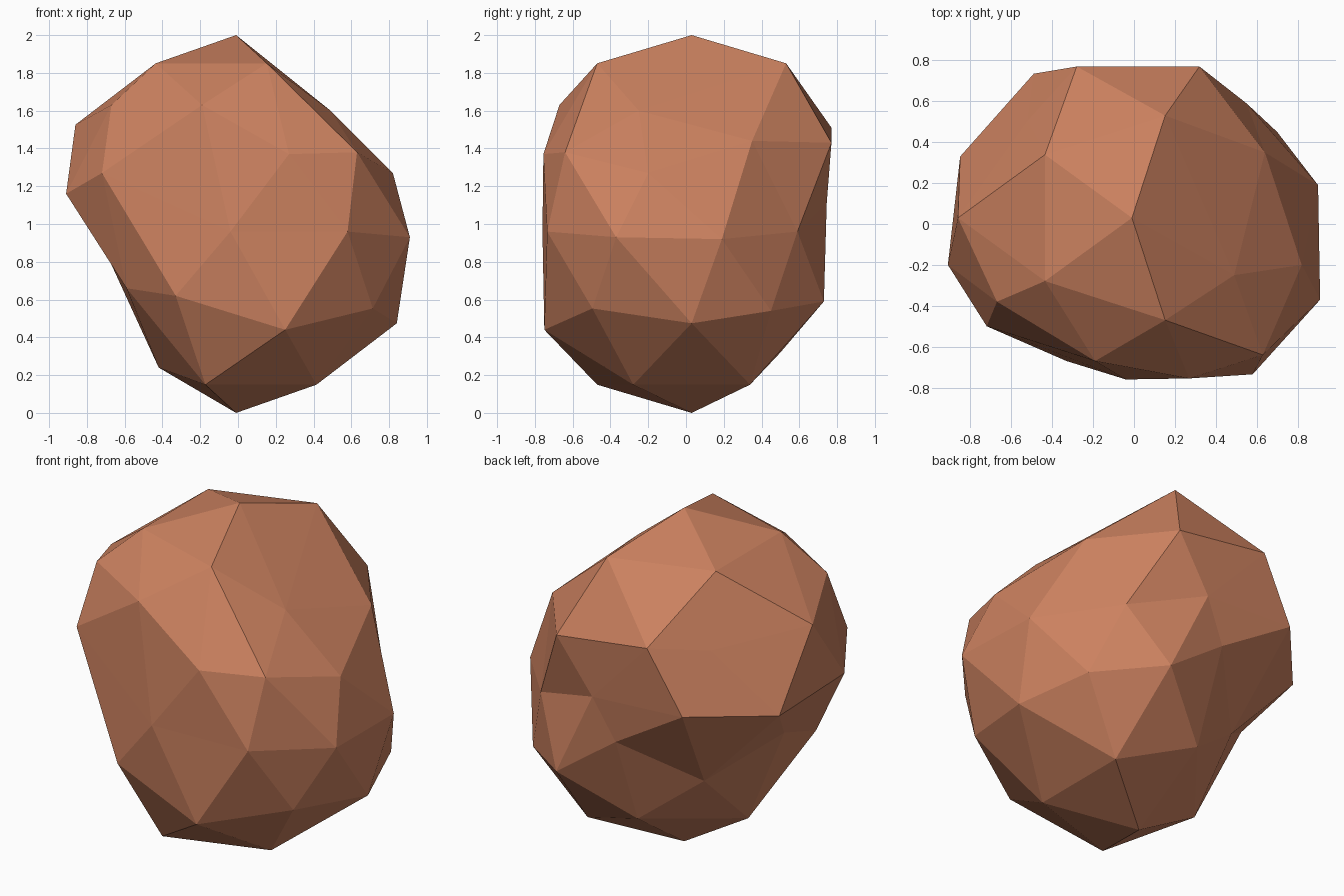
import bpy, bmesh, math
from mathutils import Vector

CENTRE = Vector((-0.01, 0.03, 1.0))

# Chipped corners: per ring height on the unit sphere, {azimuth: new corner position}
CHIPS = {
    0.851: {0: (0.49, -0.25, 1.60)},
    0.526: {36: (0.64, 0.35, 1.44), -36: (0.63, -0.64, 1.38),
            108: (-0.28, 0.77, 1.51), -108: (-0.19, -0.67, 1.63)},
    0.447: {0: (0.82, -0.20, 1.27), 72: (0.32, 0.77, 1.43), -72: (0.27, -0.755, 1.37),
            144: (-0.52, 0.505, 1.46), -144: (-0.67, -0.38, 1.63)},
    0.0: {18: (0.90, 0.19, 0.92), -18: (0.91, -0.37, 0.93),
          54: (0.55, 0.59, 0.96), -54: (0.58, -0.735, 0.96),
          90: (0.10, 0.745, 1.11), -90: (-0.04, -0.76, 0.96),
          126: (-0.49, 0.735, 1.14), -126: (-0.72, -0.50, 1.27),
          162: (-0.85, 0.33, 1.09), -162: (-0.91, -0.20, 1.16)},
    -0.447: {36: (0.70, 0.45, 0.54), 108: (-0.03, 0.71, 0.86),
             -108: (-0.33, -0.67, 0.62), 180: (-0.70, 0.07, 0.85)},
    -0.526: {72: (0.35, 0.73, 0.59), -72: (0.25, -0.75, 0.44),
             144: (-0.38, 0.37, 0.59), -144: (-0.59, -0.39, 0.66)},
    -0.851: {108: (-0.03, 0.50, 0.32), 180: (-0.42, 0.01, 0.24)},
}

# Boulder: low-poly sphere with its corners chipped in
bm = bmesh.new()
bmesh.ops.create_icosphere(bm, subdivisions=2, radius=1.0)
start = [(v, v.co.copy()) for v in bm.verts]
for v in bm.verts:
    v.co += CENTRE
for height, ring in CHIPS.items():
    r = math.sqrt(1 - height * height)
    for angle, target in ring.items():
        a = math.radians(angle)
        spot = Vector((r * math.cos(a), r * math.sin(a), height))
        corner = min(start, key=lambda s: (s[1] - spot).length)[0]
        corner.co = target
bmesh.ops.recalc_face_normals(bm, faces=bm.faces)

mesh = bpy.data.meshes.new("boulder")
bm.to_mesh(mesh)
bm.free()
boulder = bpy.data.objects.new("boulder", mesh)
bpy.context.collection.objects.link(boulder)

# Single terracotta stone colour
stone = bpy.data.materials.new("terracotta_stone")
stone.diffuse_color = (0.60, 0.22, 0.115, 1.0)
mesh.materials.append(stone)
